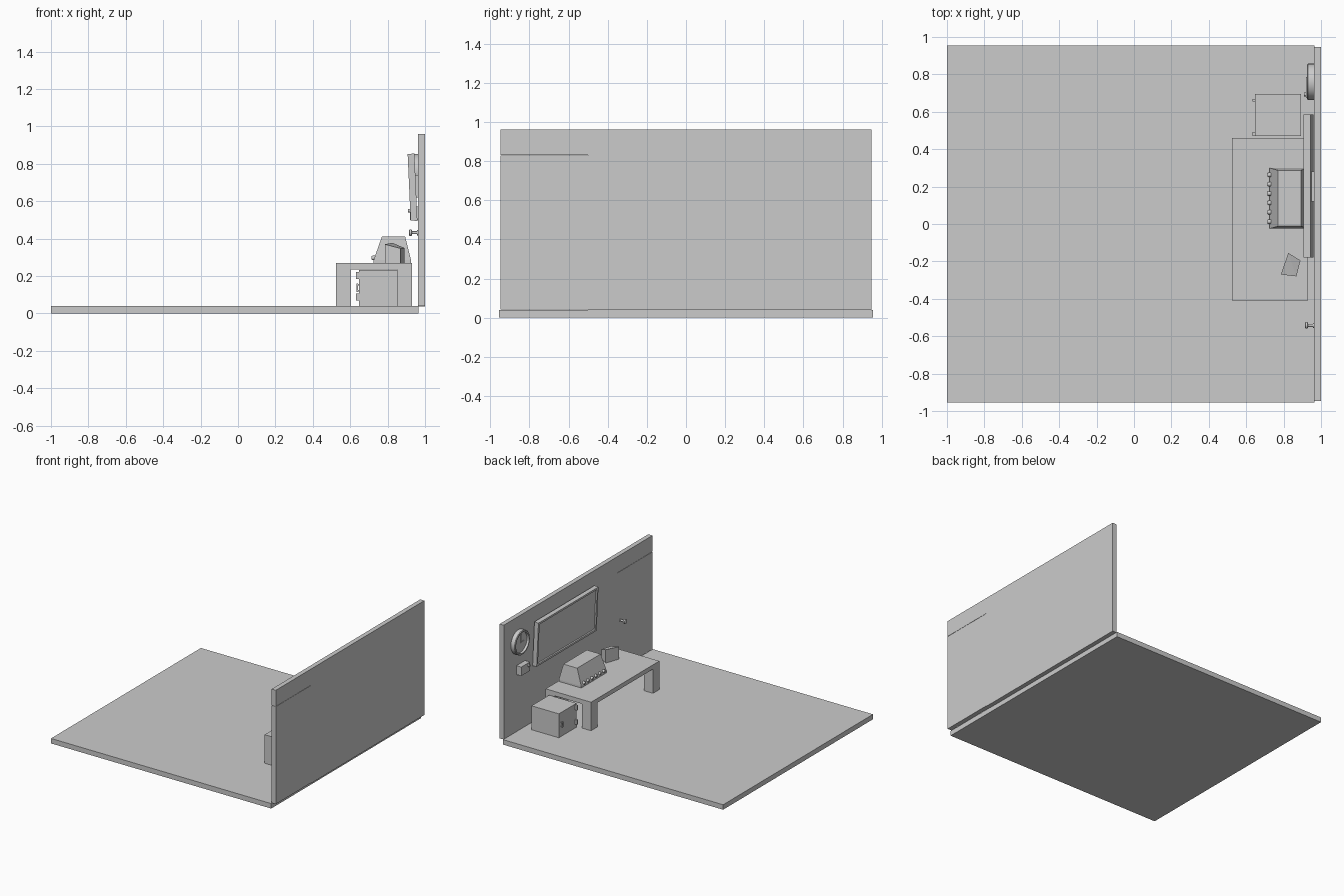
import bpy, bmesh, math
from mathutils import Vector

if "Cube" in bpy.data.objects:
    bpy.data.objects.remove(bpy.data.objects["Cube"])


def mesh_object(name, bm):
    bmesh.ops.recalc_face_normals(bm, faces=bm.faces)
    me = bpy.data.meshes.new(name)
    bm.to_mesh(me)
    bm.free()
    ob = bpy.data.objects.new(name, me)
    bpy.context.collection.objects.link(ob)
    return ob


def hull(name, points):
    bm = bmesh.new()
    for p in points:
        bm.verts.new(p)
    bmesh.ops.convex_hull(bm, input=bm.verts)
    bmesh.ops.dissolve_limit(bm, angle_limit=0.01, verts=bm.verts, edges=bm.edges)
    return mesh_object(name, bm)


def box(name, x, y, z):
    return hull(name, [(a, b, c) for a in x for b in y for c in z])


def lathe_x(name, profile, centre, sides=32):
    """Revolve (x, radius) profile points around an x-aligned axis."""
    bm = bmesh.new()
    cy, cz = centre
    rings = []
    for x, r in profile:
        rings.append([bm.verts.new((x, cy + r * math.cos(2 * math.pi * i / sides),
                                    cz + r * math.sin(2 * math.pi * i / sides)))
                      for i in range(sides)])
    for a, b in zip(rings, rings[1:]):
        for i in range(sides):
            j = (i + 1) % sides
            bm.faces.new((a[i], a[j], b[j], b[i]))
    bm.faces.new(rings[0])
    bm.faces.new(rings[-1])
    ob = mesh_object(name, bm)
    bpy.ops.object.select_all(action='DESELECT')
    ob.select_set(True)
    bpy.context.view_layer.objects.active = ob
    bpy.ops.object.shade_smooth_by_angle(angle=math.radians(35))
    return ob


def inset_front(ob, width, depth):
    """Recess the face that points most towards -x."""
    bm = bmesh.new()
    bm.from_mesh(ob.data)
    bm.normal_update()
    face = min(bm.faces, key=lambda f: f.normal.x)
    push = face.normal * -depth
    bmesh.ops.inset_region(bm, faces=[face], thickness=width)
    ex = bmesh.ops.extrude_discrete_faces(bm, faces=[face])
    bmesh.ops.translate(bm, verts=ex['faces'][0].verts, vec=push)
    bm.to_mesh(ob.data)
    bm.free()


# Floor and wall, the wall with a separate lower panel at one end
box("floor", (-1, 0.965), (-0.955, 0.955), (0, 0.04))
box("wall", (0.963, 1.0), (-0.5, 0.947), (0.038, 0.96))
box("wall_end_panel", (0.963, 1.0), (-0.947, -0.5), (0.042, 0.828))
box("wall_header", (0.963, 1.0), (-0.947, -0.5), (0.83, 0.96))

# Table
box("table_top", (0.525, 0.93), (-0.41, 0.46), (0.235, 0.27))
for xn, x in (("front", (0.525, 0.605)), ("back", (0.85, 0.93))):
    for yn, y in (("left", (0.38, 0.46)), ("right", (-0.41, -0.33))):
        box(f"table_{xn}_{yn}_leg", x, y, (0.04, 0.235))

# Small cabinet with a handle and two hinges
box("cabinet_body", (0.648, 0.892), (0.47, 0.695), (0.04, 0.233))
box("cabinet_handle", (0.634, 0.641), (0.655, 0.667), (0.115, 0.16))
for i, z in enumerate((0.118, 0.15)):
    box(f"handle_mount_{i}", (0.638, 0.65), (0.655, 0.667), (z, z + 0.008))
for i, z in enumerate((0.07, 0.185)):
    box(f"cabinet_hinge_{i}", (0.632, 0.652), (0.473, 0.488), (z, z + 0.038))

# Sloped console with a row of knobs
base = [(x, y, z) for x in (0.725, 0.925) for y in (-0.025, 0.3) for z in (0.27, 0.285)]
roof = [(x, y, 0.413) for x in (0.77, 0.893) for y in (-0.012, 0.287)]
console = hull("console_body", base + roof)
for i in range(6):
    lathe_x(f"console_knob_{i}", [(0.714, 0.009), (0.72, 0.012), (0.745, 0.012)],
            (0.013 + i * 0.05, 0.297), 12)

# Angled desk device with sloped top
foot = [(0.785, -0.27), (0.825, -0.155), (0.89, -0.195), (0.868, -0.28)]
heights = (0.37, 0.378, 0.35, 0.348)
hull("desk_device", [(x, y, 0.27) for x, y in foot] +
     [(x, y, z) for (x, y), z in zip(foot, heights)])

# Wall screen, tilted forwards, with bracket
screen = hull("wall_screen", [(x, y, z) for y in (-0.18, 0.585) for x, z in
                              ((0.907, 0.853), (0.943, 0.855), (0.959, 0.495), (0.923, 0.497))])
inset_front(screen, 0.022, 0.012)
box("screen_bracket", (0.94, 0.965), (0.12, 0.28), (0.62, 0.74))

# Clock: raised rim, recessed face, hands
lathe_x("clock", [(0.965, 0.097), (0.93, 0.097), (0.926, 0.092), (0.926, 0.083),
                  (0.943, 0.08)], (0.76, 0.757))
box("clock_minute_hand", (0.938, 0.942), (0.757, 0.763), (0.757, 0.822))
box("clock_hour_hand", (0.938, 0.942), (0.715, 0.763), (0.754, 0.76))

# Wall control box with a button
box("control_box", (0.92, 0.965), (0.675, 0.785), (0.5, 0.572))
lathe_x("control_button", [(0.908, 0.01), (0.925, 0.01)], (0.693, 0.55), 12)

# Wall peg
lathe_x("wall_peg", [(0.914, 0.012), (0.917, 0.018), (0.928, 0.018), (0.931, 0.008),
                     (0.957, 0.008), (0.958, 0.014), (0.965, 0.014)], (-0.542, 0.432), 20)
